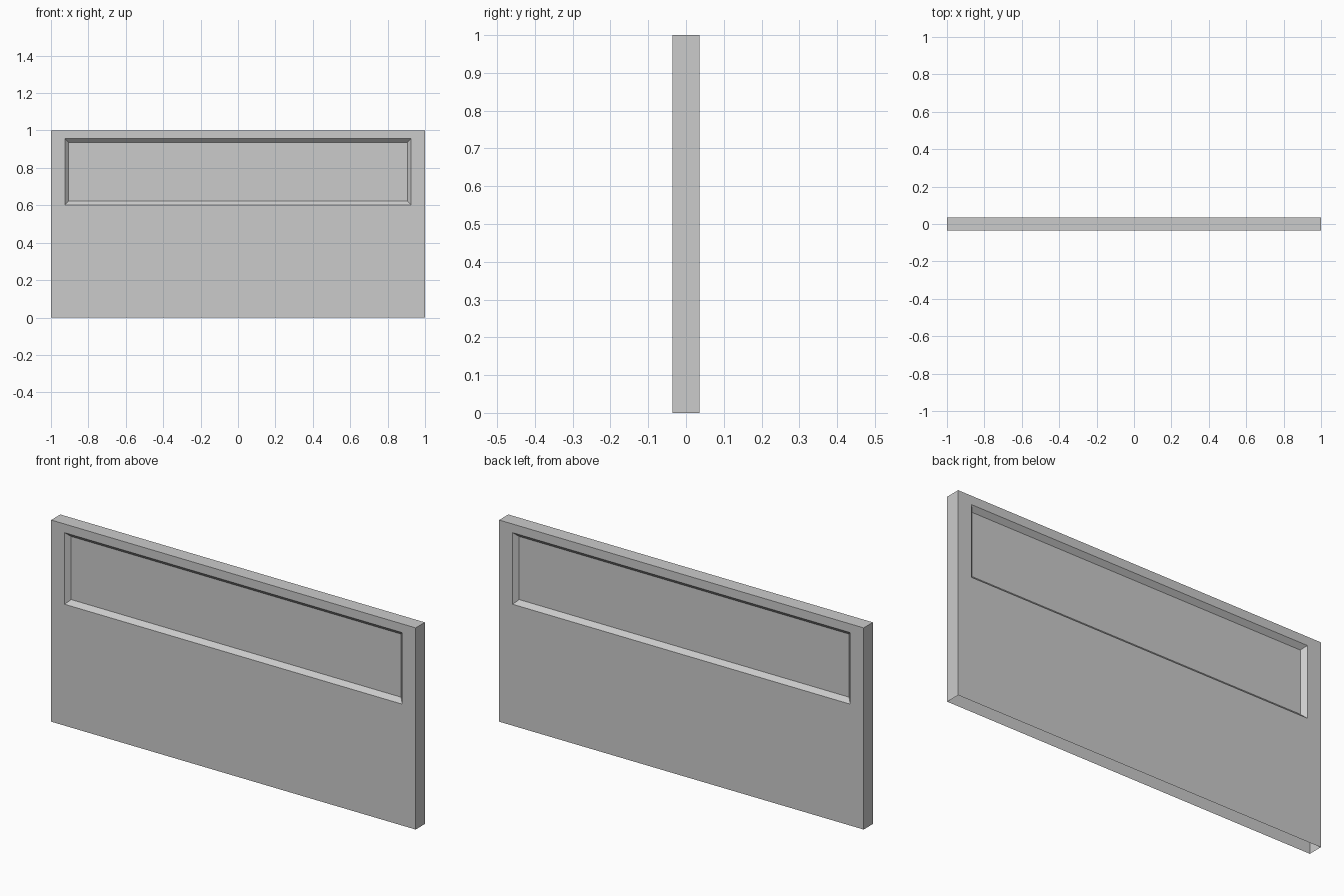
import bpy, bmesh

if "Cube" in bpy.data.objects:
    bpy.data.objects.remove(bpy.data.objects["Cube"])

W, T, H = 1.0, 0.036, 1.0           # half width, half thickness, height
OUT = (0.926, 0.602, 0.957)         # recess outer rim: half width, bottom, top
INS = 0.021                         # slope inset
DEPTH = 0.021                       # recess depth

bm = bmesh.new()


def ring(hw, z0, z1, y):
    return [bm.verts.new((x, y, z)) for x, z in
            ((-hw, z0), (hw, z0), (hw, z1), (-hw, z1))]


def bridge(a, b, skip=()):
    for i in range(4):
        if i not in skip:
            j = (i + 1) % 4
            bm.faces.new((a[i], a[j], b[j], b[i]))


# both broad sides: frame, sloped recess walls, sunken panel
edges = []
for s in (-1, 1):
    outer = ring(W, 0, H, s * T)
    rim = ring(*OUT, s * T)
    floor = ring(OUT[0] - INS, OUT[1] + INS, OUT[2] - INS, s * (T - DEPTH))
    bridge(outer, rim)
    bridge(rim, floor)
    bm.faces.new(floor)
    edges.append(outer)

# ends and top; the underside is open
bridge(edges[0], edges[1], skip=(0,))
bmesh.ops.recalc_face_normals(bm, faces=bm.faces)

mesh = bpy.data.meshes.new("wall_panel")
bm.to_mesh(mesh)
bm.free()
panel = bpy.data.objects.new("wall_panel", mesh)
bpy.context.collection.objects.link(panel)

mat = bpy.data.materials.new("light grey")
mat.diffuse_color = (0.6, 0.6, 0.6, 1)
mat.use_nodes = True
mat.node_tree.nodes["Principled BSDF"].inputs["Base Color"].default_value = mat.diffuse_color
mesh.materials.append(mat)
